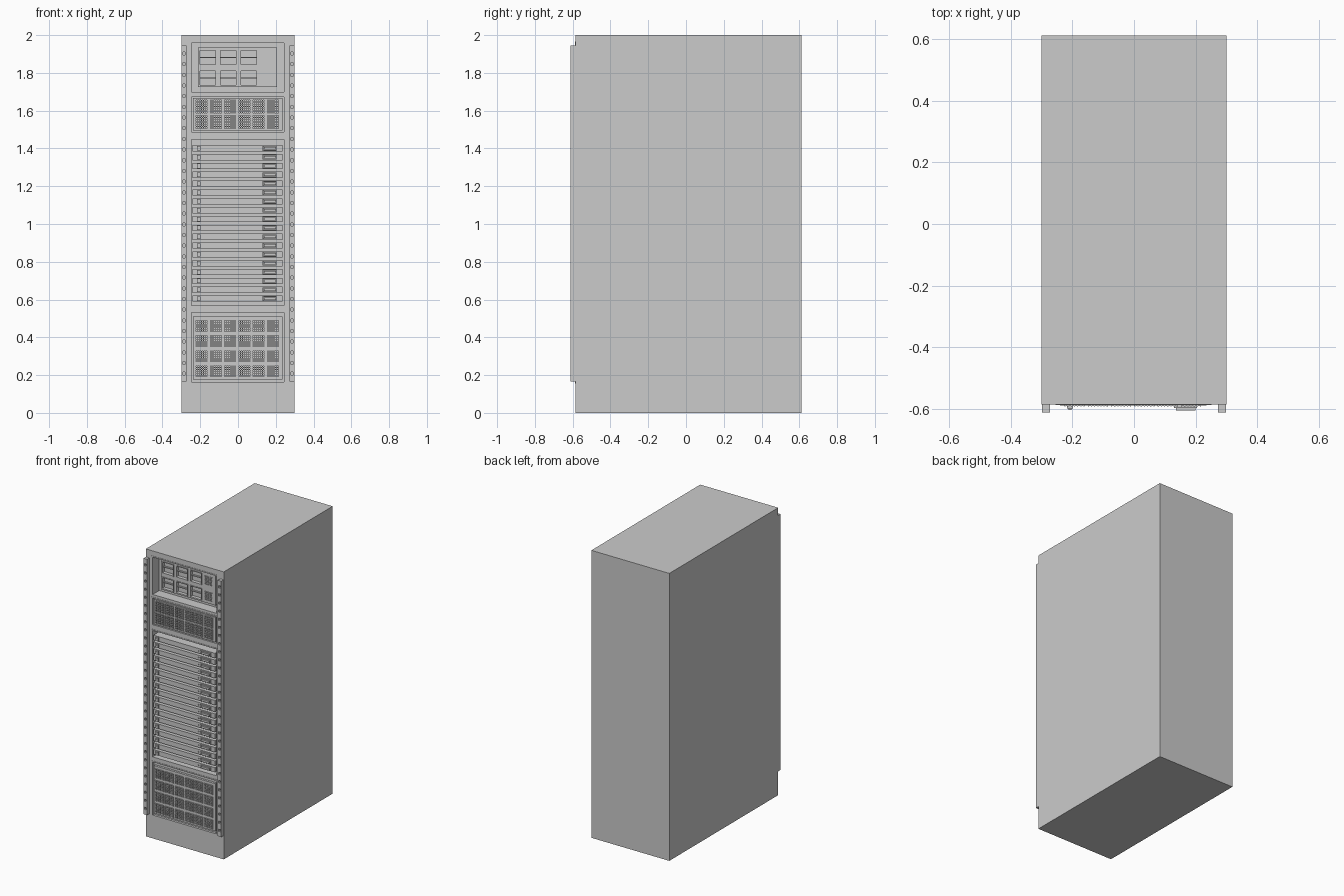
import bpy, bmesh
from mathutils import Matrix, Vector

if "Cube" in bpy.data.objects:
    bpy.data.objects.remove(bpy.data.objects["Cube"])

FRONT = -0.585


def add_box(bm, x0, x1, y0, y1, z0, z1):
    m = Matrix.Translation(((x0 + x1) / 2, (y0 + y1) / 2, (z0 + z1) / 2))
    m = m @ Matrix.Diagonal((x1 - x0, y1 - y0, z1 - z0, 1))
    bmesh.ops.create_cube(bm, size=1, matrix=m)


def make(name, boxes):
    bm = bmesh.new()
    for b in boxes:
        add_box(bm, *b)
    me = bpy.data.meshes.new(name)
    bm.to_mesh(me)
    bm.free()
    ob = bpy.data.objects.new(name, me)
    bpy.context.collection.objects.link(ob)
    return ob


def carve(ob, boxes):
    cutter = make("cutter", boxes)
    cutter.hide_render = True
    mod = ob.modifiers.new("carve", 'BOOLEAN')
    mod.operation, mod.solver, mod.object = 'DIFFERENCE', 'EXACT', cutter
    bpy.context.view_layer.objects.active = ob
    bpy.ops.object.modifier_apply(modifier=mod.name)
    bpy.data.objects.remove(cutter)


def rim(x0, x1, y0, y1, z0, z1, w):
    return [(x0, x0 + w, y0, y1, z0, z1), (x1 - w, x1, y0, y1, z0, z1),
            (x0 + w, x1 - w, y0, y1, z0, z0 + w), (x0 + w, x1 - w, y0, y1, z1 - w, z1)]


def lattice(cx, cz, w, h, y0, y1, n, bar):
    """Rectangular grille with n x n openings."""
    out = []
    for i in range(n + 1):
        x = cx - w / 2 + (w - bar) * i / n
        z = cz - h / 2 + (h - bar) * i / n
        out.append((x, x + bar, y0, y1, cz - h / 2, cz + h / 2))
        out.append((cx - w / 2, cx + w / 2, y0 + 0.0005, y1, z, z + bar))
    return out


# cabinet with four front bays: (bottom, top, depth)
bays = [(1.69, 1.965, 0.07), (1.48, 1.68, 0.014), (0.56, 1.455, 0.08), (0.155, 0.54, 0.014)]
X0, X1 = -0.254, 0.252
cabinet = make("cabinet", [(-0.3, 0.3, FRONT, 0.612, 0, 2)])
carve(cabinet, [(X0, X1, FRONT - 0.05, FRONT + d, a, b) for a, b, d in bays])

# thin bezels round the bays
bezels = []
for a, b, d in bays:
    bezels += rim(X0, X1, FRONT - 0.002, FRONT + d, a, b, 0.008)
make("bay_bezels", bezels)

# mounting rails with a row of square holes
pitch, n_holes, z0, z1 = 0.0565, 31, 0.165, 1.945
rail = [(0.272, 0.28, -0.612, FRONT, z0, z1), (0.292, 0.299, -0.612, FRONT, z0, z1)]
first = (z0 + z1) / 2 - pitch * (n_holes - 1) / 2
edges = [z0]
for i in range(n_holes):
    c = first + i * pitch
    edges += [c - 0.008, c + 0.008]
edges.append(z1)
for a, b in zip(edges[0::2], edges[1::2]):
    rail.append((0.28, 0.292, -0.612, FRONT, a, b))
make("right_rail", rail)
make("left_rail", [(-b, -a, *r) for a, b, *r in rail])

# power bay panel with six open pockets
panel = make("power_panel", [(-0.213, 0.206, -0.542, -0.51, 1.725, 1.935)])
pockets = [(x, x + 0.092, -0.6, -0.522, z, z + 0.084)
           for x in (-0.205, -0.097, 0.011) for z in (1.732, 1.84)]
carve(panel, pockets)
pocket_parts = []
for x0, x1, _, _, a, b in pockets:
    pocket_parts += rim(x0, x1, -0.546, -0.522, a, b, 0.005)
    pocket_parts.append((x0, x1, -0.534, -0.522, (a + b) / 2 - 0.003, (a + b) / 2 + 0.003))
make("power_pocket_frames", pocket_parts)
side = []
for z in (1.774, 1.882):
    side += lattice(0.155, z, 0.06, 0.06, -0.546, -0.54, 6, 0.003)
make("power_side_grilles", side)

# ventilation grilles in the upper and lower fan bays
columns = [-0.193 + 0.0756 * i for i in range(6)]


def vent_bay(name, rows, h, a, b):
    parts = []
    for z in rows:
        for x in columns:
            parts += lattice(x, z, 0.065, h, -0.591, FRONT + 0.016, 6, 0.0035)
    make(name + "_grilles", parts)
    plate = make(name + "_plate", [(-0.238, 0.236, FRONT - 0.001, FRONT + 0.016, a, b)])
    carve(plate, [(x - 0.032, x + 0.032, -0.62, FRONT + 0.01, z - h / 2 + 0.001, z + h / 2 - 0.001)
                  for z in rows for x in columns])


vent_bay("upper_fan", (1.54, 1.622), 0.074, 1.494, 1.667)
vent_bay("lower_fan", (0.22, 0.30, 0.38, 0.46), 0.064, 0.178, 0.51)

# stack of eighteen blades with latch, lights and pull handle
blades, latches, lights, handles = [], [], [], []
for i in range(18):
    z = 0.605 + i * 0.0468
    blades.append((-0.24, 0.235, -0.588, -0.5, z - 0.0165, z + 0.0165))
    latches += rim(-0.218, -0.198, -0.598, -0.586, z - 0.012, z + 0.012, 0.005)
    latches.append((-0.213, -0.203, -0.603, -0.586, z - 0.007, z + 0.007))
    for x in (0.108, 0.122):
        lights.append((x - 0.003, x + 0.003, -0.5905, -0.587, z - 0.003, z + 0.003))
    handles += rim(0.13, 0.205, -0.596, -0.586, z - 0.013, z + 0.013, 0.004)
    handles.append((0.137, 0.2, -0.604, -0.586, z - 0.007, z + 0.007))
make("blades", blades)
make("blade_latches", latches)
make("blade_lights", lights)
make("blade_handles", handles)
